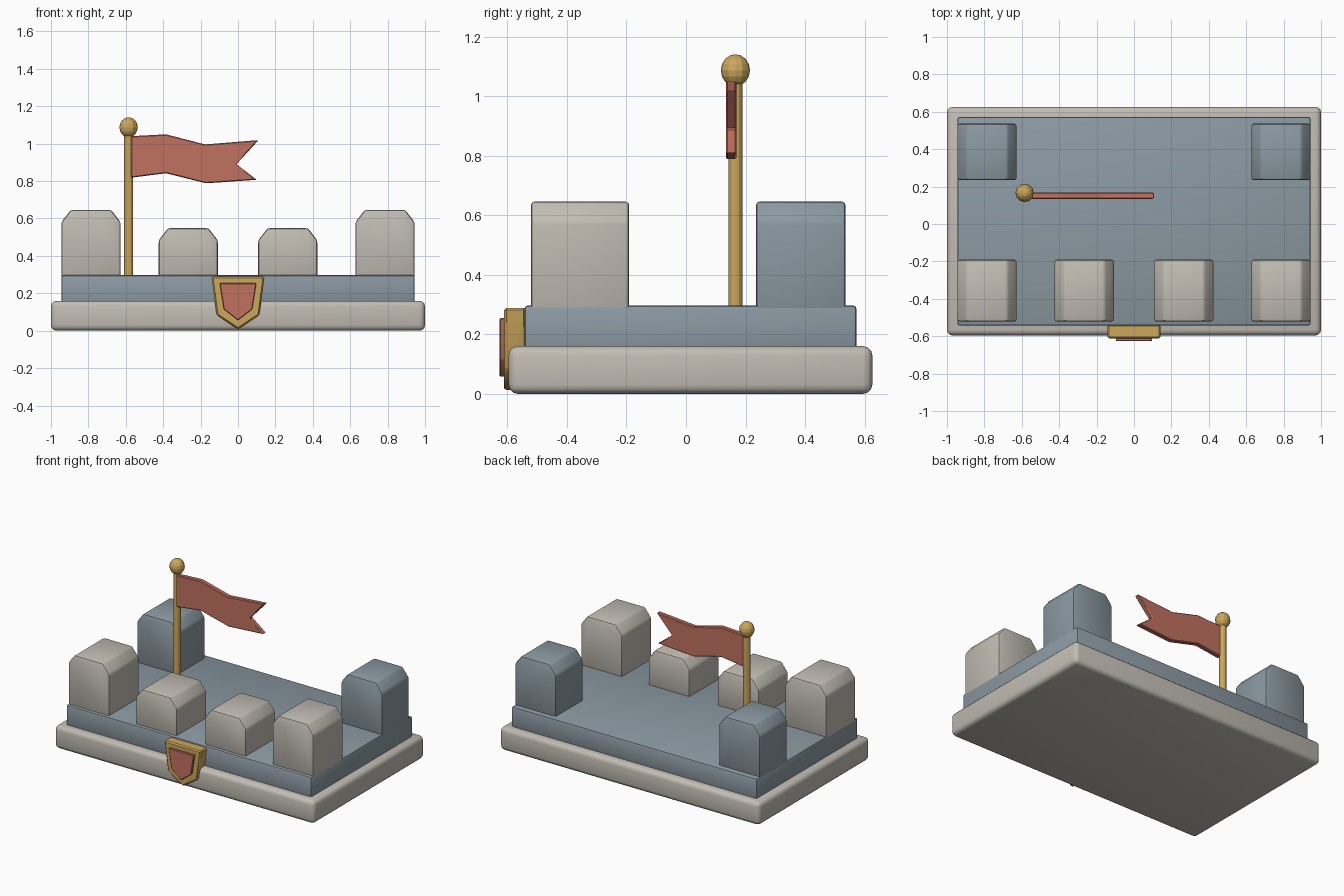
import bpy, bmesh, math
from mathutils import Matrix

if "Cube" in bpy.data.objects:
    bpy.data.objects.remove(bpy.data.objects["Cube"])


def material(name, rgb):
    m = bpy.data.materials.new(name)
    m.diffuse_color = (*rgb, 1)
    m.use_nodes = True
    m.node_tree.nodes["Principled BSDF"].inputs["Base Color"].default_value = m.diffuse_color
    return m


STONE = material("warm stone", (0.54, 0.51, 0.455))
SLATE = material("blue slate", (0.262, 0.323, 0.366))
GOLD = material("gold", (0.60, 0.39, 0.105))
RED = material("faded red", (0.53, 0.165, 0.118))


def finish(bm, name, mat, smooth=True):
    bmesh.ops.recalc_face_normals(bm, faces=bm.faces)
    me = bpy.data.meshes.new(name)
    bm.to_mesh(me)
    bm.free()
    me.materials.append(mat)
    if smooth:
        for p in me.polygons:
            p.use_smooth = True
        me.set_sharp_from_angle(angle=math.radians(35))
    ob = bpy.data.objects.new(name, me)
    bpy.context.collection.objects.link(ob)
    return ob


def prism(name, pts, y0, y1, mat, bevel=0.0, segs=2):
    """Extrude an x-z profile from y0 to y1 and round its edges."""
    bm = bmesh.new()
    face = bm.faces.new([bm.verts.new((x, y0, z)) for x, z in pts])
    ext = bmesh.ops.extrude_face_region(bm, geom=[face])
    for v in ext["geom"]:
        if isinstance(v, bmesh.types.BMVert):
            v.co.y = y1
    bmesh.ops.recalc_face_normals(bm, faces=bm.faces)
    if bevel:
        bmesh.ops.bevel(bm, geom=bm.edges[:], offset=bevel, segments=segs,
                        profile=0.5, affect='EDGES', clamp_overlap=True)
    return finish(bm, name, mat)


def rect(w, z0, z1):
    return [(-w, z0), (w, z0), (w, z1), (-w, z1)]


# Stepped plinth
prism("base", rect(1.0, 0, 0.16), -0.596, 0.626, STONE, 0.03, 3)
prism("floor_slab", rect(0.944, 0.14, 0.297), -0.543, 0.573, SLATE, 0.012)


# Battlement blocks with chamfered top sides
def merlon(name, cx, top, y0, y1, mat):
    w, c, h = 0.158, 0.05, 0.065
    pts = [(cx - w, 0.28), (cx + w, 0.28), (cx + w, top - h),
           (cx + w - c, top), (cx - w + c, top), (cx - w, top - h)]
    prism(name, pts, y0, y1, mat, 0.012)


for side, s in (("left", -1), ("right", 1)):
    merlon("front_corner_merlon_" + side, s * 0.786, 0.646, -0.521, -0.191, STONE)
    merlon("front_middle_merlon_" + side, s * 0.266, 0.548, -0.521, -0.191, STONE)
    merlon("back_corner_merlon_" + side, s * 0.786, 0.646, 0.235, 0.536, SLATE)

# Flagpole and finial
PX, PY = -0.585, 0.166
bm = bmesh.new()
bmesh.ops.create_cone(bm, cap_ends=True, segments=12, radius1=0.0235, radius2=0.0235,
                      depth=0.79, matrix=Matrix.Translation((PX, PY, 0.675)))
finish(bm, "flagpole", GOLD, False)
bm = bmesh.new()
bmesh.ops.create_uvsphere(bm, u_segments=12, v_segments=8, radius=0.049,
                          matrix=Matrix.Translation((PX, PY, 1.087))
                          @ Matrix.Diagonal((1, 1, 1.1, 1)))
finish(bm, "finial", GOLD, False)

# Swallow-tailed flag
prism("flag", [(-0.572, 1.04), (-0.385, 1.05), (-0.176, 0.996), (0.11, 1.019),
               (-0.008, 0.89), (0.10, 0.807), (-0.171, 0.788), (-0.385, 0.842),
               (-0.572, 0.818)], 0.135, 0.169, RED, 0.005, 1)


# Shield on the front edge
def shield(name, w, z_top, lw, z_low, z_tip, y0, y1, mat, bevel):
    prism(name, [(-w, z_top), (-lw, z_low), (0, z_tip), (lw, z_low), (w, z_top)],
          y0, y1, mat, bevel, 1)


shield("shield_frame", 0.142, 0.289, 0.114, 0.083, 0.008, -0.611, -0.538, GOLD, 0.008)
shield("shield_panel", 0.098, 0.254, 0.076, 0.115, 0.056, -0.626, -0.600, RED, 0.003)
